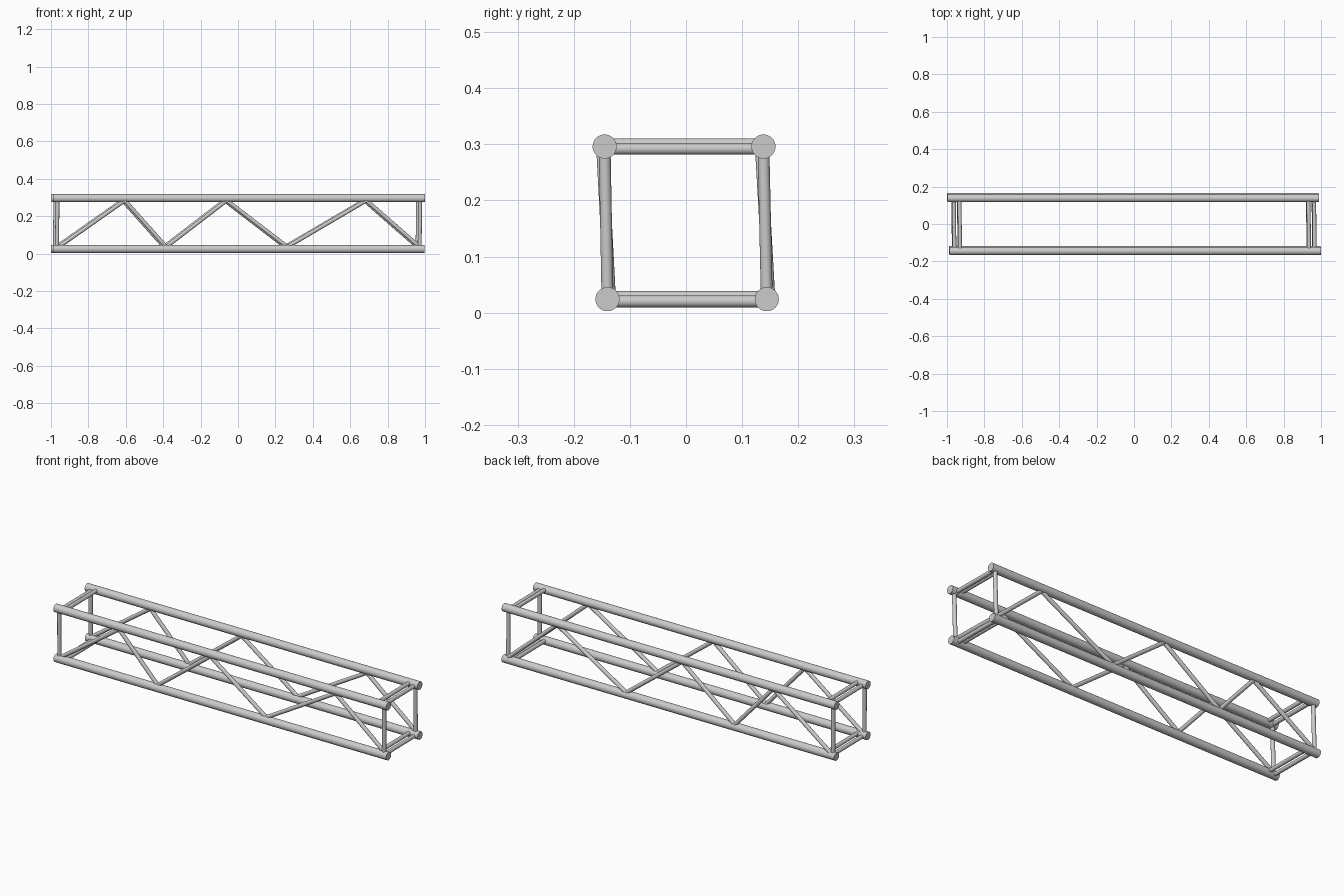
import bpy
from mathutils import Vector

if "Cube" in bpy.data.objects:
    bpy.data.objects.remove(bpy.data.objects["Cube"])


def tube(name, a, b, r, sides=32):
    """Smooth capped cylinder running from a to b."""
    a, b = Vector(a), Vector(b)
    d = b - a
    bpy.ops.mesh.primitive_cylinder_add(vertices=sides, radius=r, depth=d.length,
                                        location=(a + b) / 2)
    ob = bpy.context.object
    ob.name = name
    ob.rotation_euler = d.to_track_quat('Z', 'Y').to_euler()
    bpy.ops.object.shade_smooth_by_angle()
    return ob


# chord centre lines: (y, z, x shift) - the truss is slightly skewed
CHORDS = {
    "front_top": (-0.145, 0.296, 0.007),
    "front_bottom": (-0.140, 0.024, 0.004),
    "back_top": (0.138, 0.296, -0.004),
    "back_bottom": (0.144, 0.024, -0.007),
}


def on(chord, x, dy=0, dz=0):
    y, z, shift = CHORDS[chord]
    return (x + shift, y + dy, z + dz)


# four long chords
for key in CHORDS:
    tube(key + "_chord", on(key, -0.993), on(key, 0.993), 0.0215)

# zigzag braces and end posts on the front and back faces
NODES = [-0.962, -0.612, -0.388, -0.067, 0.26, 0.68, 0.967]
for side in ("front", "back"):
    for i in range(len(NODES) - 1):
        lo, hi = (i, i + 1) if i % 2 == 0 else (i + 1, i)
        tube(side + "_brace", on(side + "_bottom", NODES[lo], 0.004, 0.012),
             on(side + "_top", NODES[hi], -0.004, -0.012), 0.0105, 24)
    for x in (-0.972, 0.967):
        tube(side + "_end_post", on(side + "_bottom", x), on(side + "_top", x), 0.0105, 24)

# paired cross bars joining front and back at each end
for level in ("top", "bottom"):
    for s in (-1, 1):
        for x, dz in ((0.963, -0.004), (0.933, 0.004)):
            tube(level + "_cross_bar", on("front_" + level, s * x - 0.004, 0, dz),
                 on("back_" + level, s * x + 0.004, 0, dz), 0.0105, 24)
